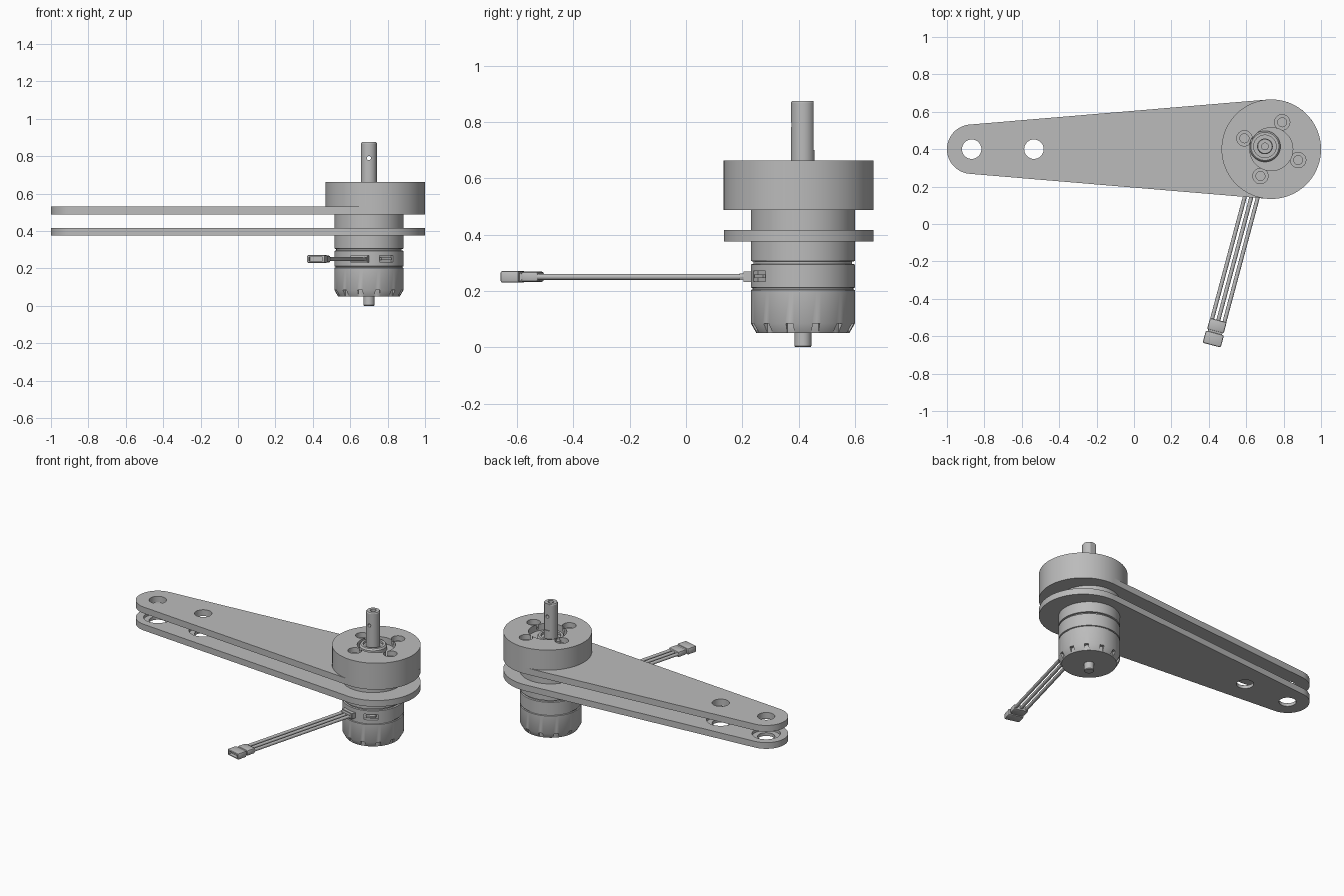
import bpy, bmesh, math
from mathutils import Matrix, Vector

if "Cube" in bpy.data.objects:
    bpy.data.objects.remove(bpy.data.objects["Cube"])

grey = bpy.data.materials.new("plain grey")
grey.use_nodes = True
grey.diffuse_color = (0.5, 0.5, 0.5, 1)
grey.node_tree.nodes["Principled BSDF"].inputs["Base Color"].default_value = (0.5, 0.5, 0.5, 1)

DISC = Vector((0.734, 0.40, 0))      # hub centre
MOTOR = Vector((0.70, 0.415, 0))     # motor axis
TIP = Vector((-0.868, 0.40, 0))      # small arm end
MID = Vector((-0.535, 0.40, 0))      # second arm hole


def finish(name, bm, matrix=Matrix()):
    bmesh.ops.recalc_face_normals(bm, faces=bm.faces)
    mesh = bpy.data.meshes.new(name)
    bm.to_mesh(mesh)
    bm.free()
    mesh.transform(matrix)
    mesh.materials.append(grey)
    obj = bpy.data.objects.new(name, mesh)
    bpy.context.collection.objects.link(obj)
    return obj


def activate(obj):
    bpy.ops.object.select_all(action="DESELECT")
    obj.select_set(True)
    bpy.context.view_layer.objects.active = obj


def smooth(obj):
    activate(obj)
    bpy.ops.object.shade_smooth_by_angle(angle=math.radians(30))
    return obj


def prism(name, points, z0, z1):
    bm = bmesh.new()
    face = bm.faces.new([bm.verts.new((p[0], p[1], z0)) for p in points])
    ext = bmesh.ops.extrude_face_region(bm, geom=[face])
    verts = [v for v in ext["geom"] if isinstance(v, bmesh.types.BMVert)]
    bmesh.ops.translate(bm, verts=verts, vec=(0, 0, z1 - z0))
    return finish(name, bm)


def lathe(name, centre, profile, segments=72):
    """Solid of revolution; profile is (radius, z) from bottom to top."""
    bm = bmesh.new()
    rings = [[bm.verts.new((r * math.cos(2 * math.pi * i / segments),
                            r * math.sin(2 * math.pi * i / segments), z))
              for i in range(segments)] for r, z in profile]
    for low, high in zip(rings, rings[1:]):
        for i in range(segments):
            j = (i + 1) % segments
            bm.faces.new((low[i], low[j], high[j], high[i]))
    bm.faces.new(rings[0])
    bm.faces.new(rings[-1])
    return finish(name, bm, Matrix.Translation(centre))


def cylinder(name, centre, r, z0, z1, segments=40):
    return lathe(name, centre, [(r, z0), (r, z1)], segments)


def box(name, size, matrix):
    bm = bmesh.new()
    bmesh.ops.create_cube(bm, size=1)
    bmesh.ops.scale(bm, vec=size, verts=bm.verts)
    return finish(name, bm, matrix)


def cut(target, cutters):
    for cutter in cutters:
        activate(target)
        mod = target.modifiers.new("cut", "BOOLEAN")
        mod.operation = "DIFFERENCE"
        mod.solver = "EXACT"
        mod.object = cutter
        bpy.ops.object.modifier_apply(modifier=mod.name)
        bpy.data.objects.remove(cutter)
    return smooth(target)


def radial(angle, distance, z):
    """Frame on the motor: local -y points outward, angle measured from -y."""
    return (Matrix.Translation(MOTOR + Vector((0, 0, z)))
            @ Matrix.Rotation(angle, 4, "Z") @ Matrix.Translation((0, -distance, 0)))


# Tapered arm plates
def arc(centre, r, a0, a1, n=48):
    return [(centre.x + r * math.cos(a0 + (a1 - a0) * i / n),
             centre.y + r * math.sin(a0 + (a1 - a0) * i / n)) for i in range(n + 1)]


R_TIP, R_DISC = 0.132, 0.266
a = math.pi / 2 + math.asin((R_DISC - R_TIP) / (DISC.x - TIP.x))
outline = arc(DISC, R_DISC, -a, a) + arc(TIP, R_TIP, a, 2 * math.pi - a)

upper = prism("upper_arm_plate", outline, 0.488, 0.53)
cut(upper, [cylinder("cutter", c, 0.052, 0.4, 0.6) for c in (TIP, MID)])
lower = prism("lower_arm_plate", outline, 0.375, 0.416)
cut(lower, [cylinder("cutter", c, 0.052, 0.3, 0.5) for c in (TIP, MID)]
    + [cylinder("cutter", c, 0.085, 0.396, 0.5) for c in (TIP, MID)])

# Hub disc with centre recess and four counterbored screw holes
hub = cylinder("hub_disc", DISC, R_DISC, 0.488, 0.663, 96)
cutters = [cylinder("cutter", DISC, 0.115, 0.62, 0.7, 64)]
for k in range(4):
    ang = math.radians(68 + 90 * k)
    p = DISC + Vector((math.cos(ang), math.sin(ang), 0)) * 0.155
    cutters += [cylinder("cutter", p, 0.041, 0.63, 0.7, 32),
                cylinder("cutter", p, 0.024, 0.56, 0.7, 24)]
cut(hub, cutters)

# Stepped collar round the shaft
smooth(lathe("shaft_collar", MOTOR, [(0.083, 0.61), (0.083, 0.645), (0.075, 0.655),
                                     (0.06, 0.655), (0.06, 0.64), (0.03, 0.64)]))

# Motor housing with grooves, notched bottom rim and a side port
R = 0.185
motor = lathe("motor_housing", MOTOR, [
    (0.165, 0.05), (R, 0.085), (R, 0.203), (0.179, 0.205), (0.179, 0.21), (R, 0.212),
    (R, 0.294), (0.175, 0.296), (0.175, 0.304), (R, 0.306), (R, 0.495)])
PORT = math.radians(31)
cutters = [box("cutter", (0.026, 0.05, 0.06), radial(math.radians(15 + 30 * k), 0.19, 0.055))
           for k in range(12)]
cutters.append(box("cutter", (0.085, 0.05, 0.036), radial(PORT, R, 0.252)))
cut(motor, cutters)
box("port_tongue", (0.06, 0.03, 0.012), radial(PORT, 0.168, 0.252))

# Output shaft with cross hole and flat, rear shaft stub
shaft = lathe("output_shaft", MOTOR, [(0.042, 0.48), (0.042, 0.869), (0.038, 0.875)], 40)
cross = finish_hole = cylinder("cutter", Vector((0, 0, 0)), 0.011, -0.1, 0.1, 20)
cross.data.transform(Matrix.Translation(MOTOR + Vector((0, 0, 0.79)))
                     @ Matrix.Rotation(math.pi / 2, 4, "X"))
flat = box("cutter", (0.1, 0.02, 0.2), Matrix.Translation(MOTOR + Vector((0, 0.047, 0.80))))
bore = cylinder("cutter", MOTOR, 0.018, 0.85, 0.9, 24)
cut(shaft, [cross, flat, bore])
smooth(lathe("rear_shaft", MOTOR, [(0.027, 0), (0.03, 0.004), (0.03, 0.06)], 32))

# Cable: exit block, three wires and plug, along one radial line
CABLE = math.radians(-15)
Z = 0.25
box("cable_exit", (0.095, 0.04, 0.036), radial(CABLE, 0.185, Z))
box("cable_strain_relief", (0.085, 0.02, 0.024), radial(CABLE, 0.212, Z))
for k, side in enumerate((-0.034, 0, 0.034)):
    wire = cylinder("wire_%d" % (k + 1), Vector((0, 0, 0)), 0.0105, 0.19, 0.98, 16)
    wire.data.transform(radial(CABLE, 0, Z) @ Matrix.Translation((side, 0, 0))
                        @ Matrix.Rotation(math.pi / 2, 4, "X"))
    smooth(wire)


def bevelled(obj, width):
    activate(obj)
    mod = obj.modifiers.new("bevel", "BEVEL")
    mod.width, mod.segments = width, 2
    bpy.ops.object.modifier_apply(modifier=mod.name)
    return obj


smooth(bevelled(box("plug_rear", (0.092, 0.062, 0.036), radial(CABLE, 0.993, Z)), 0.008))
box("plug_neck", (0.078, 0.03, 0.028), radial(CABLE, 1.025, Z))
plug = bevelled(box("plug_front", (0.10, 0.068, 0.042), radial(CABLE, 1.066, Z)), 0.008)
cut(plug, [box("cutter", (0.076, 0.04, 0.022), radial(CABLE, 1.098, Z))])
